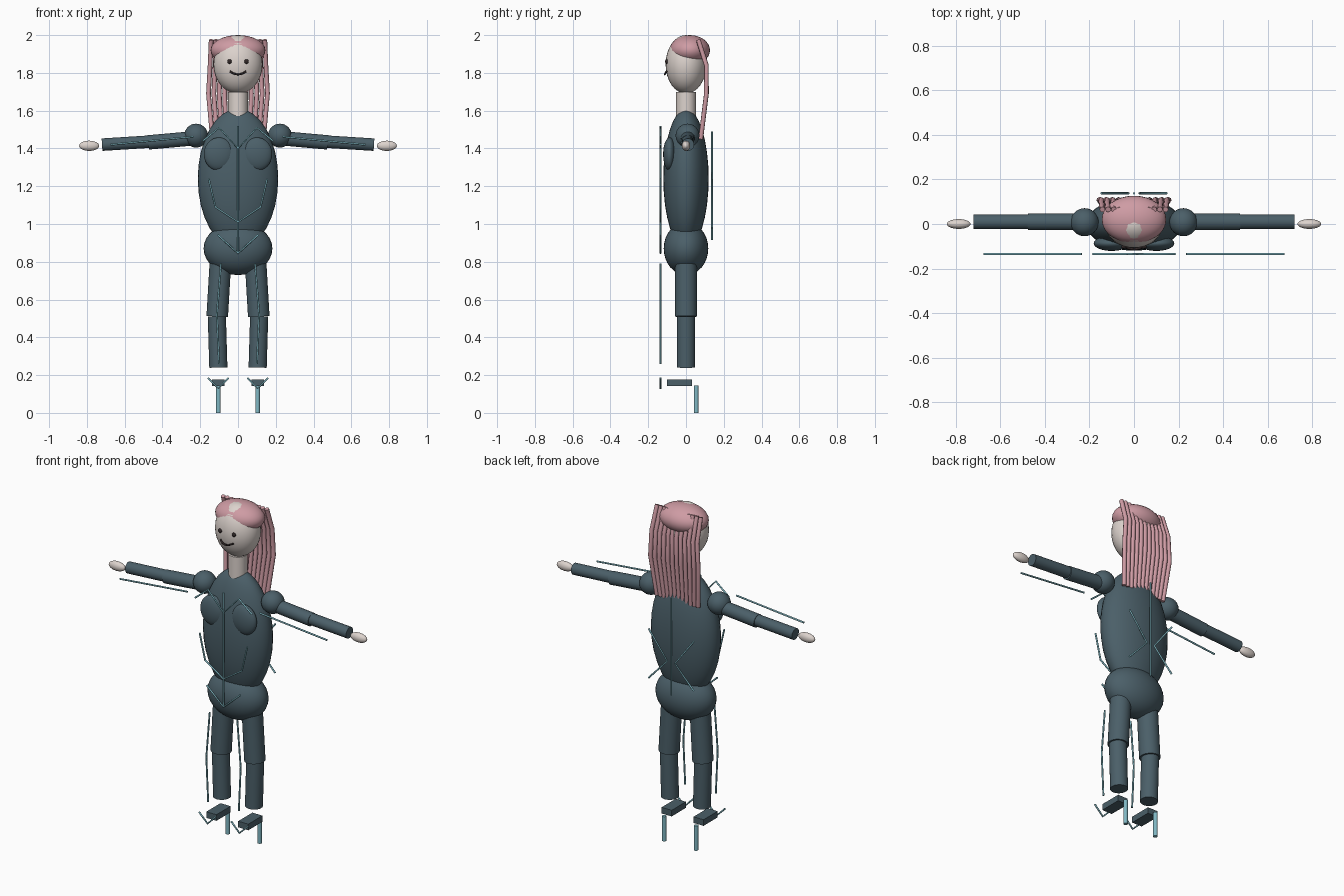
import bpy, math
from mathutils import Vector

if "Cube" in bpy.data.objects:
    bpy.data.objects.remove(bpy.data.objects["Cube"])


def material(name, rgb):
    m = bpy.data.materials.new(name)
    m.diffuse_color = (*rgb, 1)
    m.use_nodes = True
    m.node_tree.nodes["Principled BSDF"].inputs["Base Color"].default_value = m.diffuse_color
    return m


SUIT = material("suit", (0.07, 0.115, 0.14))
TRIM = material("trim", (0.22, 0.48, 0.55))
SKIN = material("skin", (0.72, 0.65, 0.61))
HAIR = material("hair", (0.62, 0.33, 0.37))
DARK = material("dark", (0.03, 0.02, 0.02))


def finish(name, mat):
    o = bpy.context.object
    o.name = name
    o.data.materials.append(mat)
    bpy.ops.object.shade_smooth_by_angle()
    return o


def ball(name, loc, radii, mat):
    bpy.ops.mesh.primitive_uv_sphere_add(segments=32, ring_count=16, location=loc)
    bpy.context.object.scale = radii
    return finish(name, mat)


def rod(name, a, b, r, mat):
    a, b = Vector(a), Vector(b)
    bpy.ops.mesh.primitive_cylinder_add(vertices=32, radius=r, depth=(b - a).length,
                                        location=(a + b) / 2)
    bpy.context.object.rotation_euler = (b - a).to_track_quat('Z', 'Y').to_euler()
    return finish(name, mat)


def tube(name, pts, r, mat):
    c = bpy.data.curves.new(name, 'CURVE')
    c.dimensions = '3D'
    c.bevel_depth = r
    c.bevel_resolution = 2
    c.use_fill_caps = True
    s = c.splines.new('POLY')
    s.points.add(len(pts) - 1)
    for p, q in zip(s.points, pts):
        p.co = (*q, 1)
    c.materials.append(mat)
    o = bpy.data.objects.new(name, c)
    bpy.context.collection.objects.link(o)
    return o


def seam(name, xz, y=-0.135):
    return tube(name, [(x, y, z) for x, z in xz], 0.005, TRIM)


# Head, neck and trunk
ball("head", (0, 0, 1.845), (0.13, 0.108, 0.155), SKIN)
ball("hair_cap", (0, 0.02, 1.92), (0.145, 0.107, 0.08), HAIR)
rod("neck", (0, 0, 1.54), (0, 0, 1.70), 0.052, SKIN)
ball("torso", (0, 0, 1.24), (0.213, 0.12, 0.37), SUIT)
ball("hips", (0, 0, 0.87), (0.182, 0.118, 0.14), SUIT)

# Smile
tube("mouth", [(0.042 * t, -0.113 + 0.01 * t * t, 1.792 + 0.016 * t * t)
               for t in [i / 5 for i in range(-5, 6)]], 0.005, DARK)

# Hair strands falling down the back
for i in range(12):
    x = -0.142 + 0.284 * i / 11
    tube("hair_strand", [(x, 0.065, 1.975), (x * 1.04, 0.108, 1.84),
                         (x * 1.1, 0.108, 1.69), (x * 0.95, 0.078, 1.45)], 0.0125, HAIR)

for s in (-1, 1):
    # Eyes and chest
    ball("eye", (s * 0.045, -0.103, 1.86), (0.012, 0.008, 0.012), DARK)
    ball("bust", (s * 0.101, -0.087, 1.37), (0.08, 0.034, 0.088), SUIT)
    # Arms
    ball("shoulder", (s * 0.222, 0.008, 1.468), (0.063,) * 3, SUIT)
    rod("upper_arm", (s * 0.22, 0.01, 1.455), (s * 0.475, 0.01, 1.432), 0.038, SUIT)
    rod("forearm", (s * 0.465, 0.01, 1.436), (s * 0.72, 0.01, 1.42), 0.033, SUIT)
    ball("hand", (s * 0.788, 0, 1.414), (0.053, 0.022, 0.027), SKIN)
    # Legs
    rod("thigh", (s * 0.09, 0, 0.85), (s * 0.11, 0, 0.51), 0.057, SUIT)
    rod("shin", (s * 0.112, 0, 0.512), (s * 0.104, 0, 0.24), 0.048, SUIT)
    # Shoes
    bpy.ops.mesh.primitive_cube_add(size=1, location=(s * 0.104, -0.034, 0.16))
    bpy.context.object.scale = (0.066, 0.132, 0.036)
    finish("foot", SUIT)
    rod("heel", (s * 0.104, 0.054, 0), (s * 0.104, 0.054, 0.145), 0.012, TRIM)
    # Trim lines on the limbs and back
    seam("arm_line", [(s * 0.235, 1.462), (s * 0.675, 1.42)])
    seam("leg_line", [(s * 0.09, 0.79), (s * 0.112, 0.52), (s * 0.1, 0.26)])
    seam("ankle_line", [(s * 0.16, 0.185), (s * 0.104, 0.13), (s * 0.05, 0.185)])
    seam("back_chevron", [(s * 0.147, 1.27), (s * 0.025, 1.11), (s * 0.147, 0.98)], 0.138)

# Trim lines on the trunk
seam("front_line", [(0, 1.52), (0, 0.85)])
seam("collar_line", [(-0.185, 1.44), (-0.1, 1.51), (0, 1.4), (0.1, 1.51), (0.185, 1.44)])
seam("waist_line", [(-0.155, 1.24), (-0.12, 1.09), (0, 1.01), (0.12, 1.09), (0.155, 1.24)])
seam("hip_line", [(-0.11, 0.945), (0, 0.845), (0.11, 0.945)])
seam("back_line", [(0, 1.49), (0, 0.915)], 0.138)
